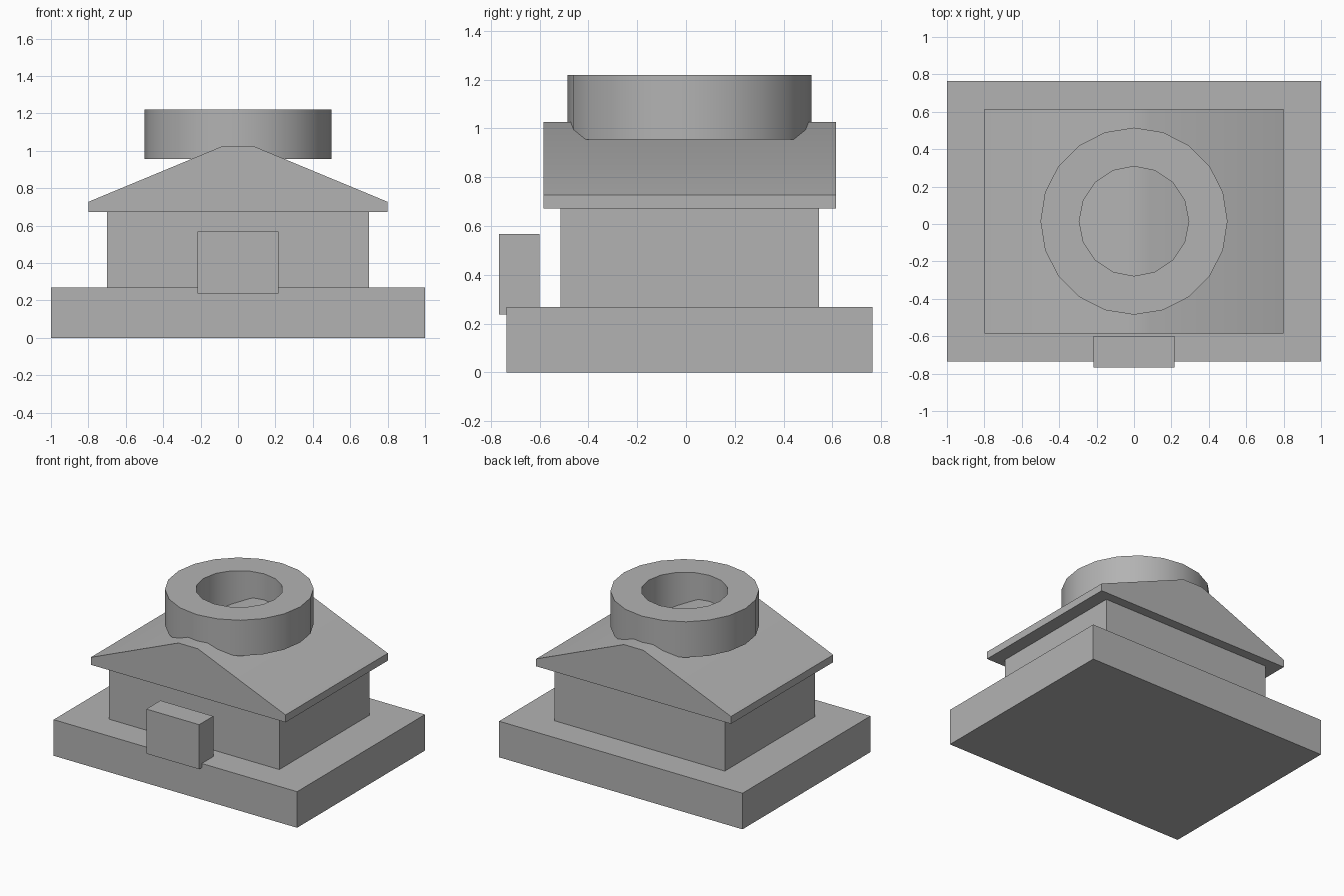
import bpy, bmesh, math

if "Cube" in bpy.data.objects:
    bpy.data.objects.remove(bpy.data.objects["Cube"])

CY = 0.015  # shared centre line of the building in y

grey = bpy.data.materials.new("stone_grey")
grey.diffuse_color = (0.45, 0.45, 0.45, 1)
grey.use_nodes = True
grey.node_tree.nodes["Principled BSDF"].inputs["Base Color"].default_value = grey.diffuse_color


def finish(name, bm):
    bmesh.ops.recalc_face_normals(bm, faces=bm.faces)
    mesh = bpy.data.meshes.new(name)
    bm.to_mesh(mesh)
    bm.free()
    mesh.materials.append(grey)
    obj = bpy.data.objects.new(name, mesh)
    bpy.context.collection.objects.link(obj)
    return obj


def smooth(obj):
    bpy.ops.object.select_all(action='DESELECT')
    obj.select_set(True)
    bpy.context.view_layer.objects.active = obj
    bpy.ops.object.shade_smooth_by_angle(angle=math.radians(30))


def extrude(bm, faces, offset):
    new = bmesh.ops.extrude_face_region(bm, geom=faces)["geom"]
    verts = [g for g in new if isinstance(g, bmesh.types.BMVert)]
    bmesh.ops.translate(bm, verts=verts, vec=offset)


def box(name, half_x, y0, y1, z0, z1):
    bm = bmesh.new()
    bmesh.ops.create_cube(bm, size=1)
    bmesh.ops.scale(bm, verts=bm.verts, vec=(2 * half_x, y1 - y0, z1 - z0))
    bmesh.ops.translate(bm, verts=bm.verts, vec=(0, (y0 + y1) / 2, (z0 + z1) / 2))
    return finish(name, bm)


# Base slab, walls and the block in front of the entrance
box("base", 1.0, CY - 0.75, CY + 0.75, 0, 0.268)
box("walls", 0.7, CY - 0.53, CY + 0.53, 0.268, 0.672)
box("door", 0.217, -0.766, -0.60, 0.237, 0.568)

# Gabled roof with a narrow softened ridge
half = [(0.8, 0.672), (0.8, 0.727), (0.08, 1.026)]
profile = half + [(-x, z) for x, z in reversed(half)]
bm = bmesh.new()
gable = bm.faces.new([bm.verts.new((x, CY - 0.6, z)) for x, z in profile])
extrude(bm, [gable], (0, 1.2, 0))
smooth(finish("roof", bm))

# Open ring on the ridge, 20 sides outside and 16 inside
bm = bmesh.new()
edges = []
for radius, sides in ((0.5, 20), (0.293, 16)):
    loop = [bm.verts.new((radius * math.cos(math.tau * i / sides),
                          CY + radius * math.sin(math.tau * i / sides), 0.955))
            for i in range(sides)]
    edges += [bm.edges.new((loop[i - 1], loop[i])) for i in range(sides)]
bmesh.ops.triangle_fill(bm, use_beauty=True, edges=edges)
extrude(bm, bm.faces[:], (0, 0, 0.265))
smooth(finish("ring", bm))
